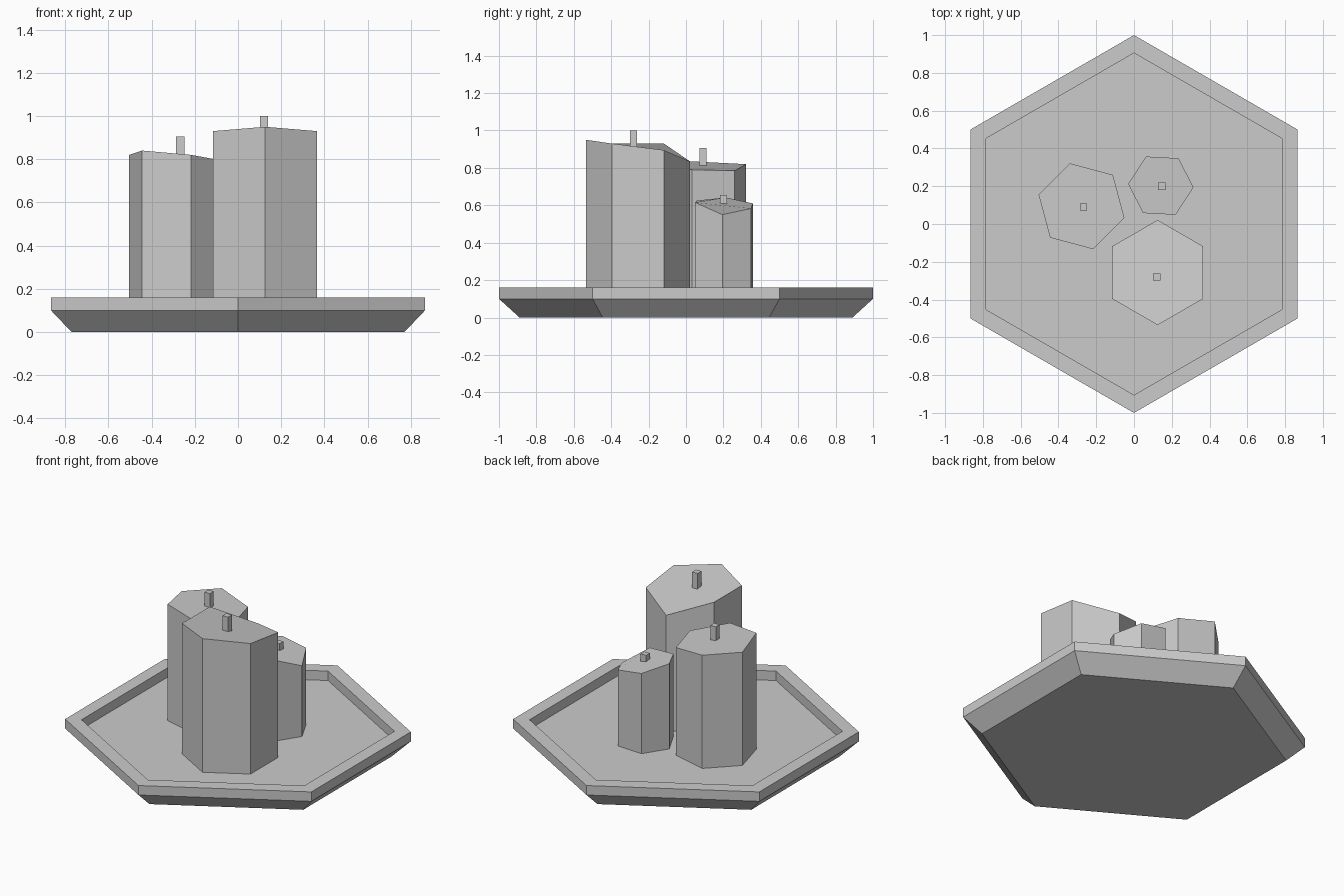
import bpy, bmesh
from math import cos, sin, radians

if "Cube" in bpy.data.objects:
    bpy.data.objects.remove(bpy.data.objects["Cube"])

def ring(bm, cx, cy, r, zs, turn):
    """Six vertices around a centre, each with its own height."""
    return [bm.verts.new((cx + r * cos(radians(turn + 60 * i)),
                          cy + r * sin(radians(turn + 60 * i)), z))
            for i, z in enumerate(zs)]

def hex_loft(name, rings):
    """Closed six-sided solid through a list of rings (cx, cy, r, heights, turn)."""
    bm = bmesh.new()
    loops = [ring(bm, *r) for r in rings]
    for a, b in zip(loops, loops[1:]):
        for i in range(6):
            j = (i + 1) % 6
            bm.faces.new((a[i], a[j], b[j], b[i]))
    bm.faces.new(loops[0][::-1])
    bm.faces.new(loops[-1])
    bmesh.ops.recalc_face_normals(bm, faces=bm.faces)
    mesh = bpy.data.meshes.new(name)
    bm.to_mesh(mesh)
    bm.free()
    obj = bpy.data.objects.new(name, mesh)
    bpy.context.collection.objects.link(obj)
    return obj

def wick(name, x, y, low, top, size=0.038):
    bpy.ops.mesh.primitive_cube_add(size=1, location=(x, y, (low + top) / 2))
    obj = bpy.context.object
    obj.name = name
    obj.scale = (size, size, top - low)

FLOOR = 0.10

# Tray: sloped underside, upright rim, recessed floor
profile = [(0.89, 0), (1, 0.10), (1, 0.16), (0.905, 0.16), (0.905, FLOOR)]
hex_loft("tray", [(0, 0, r, [z] * 6, 30) for r, z in profile])

# Candles: centre, radius, turn, uneven melted top heights, wick (x, y, low, top)
candles = {
    "large": (0.125, -0.257, 0.278, 30,
              [0.895, 0.835, 0.93, 0.93, 0.95, 0.93], (0.12, -0.28, 0.85, 1.0)),
    "medium": (-0.278, 0.094, 0.235, 45,
               [0.785, 0.82, 0.82, 0.84, 0.82, 0.79], (-0.267, 0.09, 0.75, 0.905)),
    "small": (0.142, 0.203, 0.173, -3,
              [0.55, 0.583, 0.61, 0.642, 0.625, 0.615], (0.147, 0.20, 0.53, 0.655)),
}
for size, (cx, cy, r, turn, tops, w) in candles.items():
    candle = hex_loft(size + "_candle", [(cx, cy, r, [FLOOR] * 6, turn),
                                         (cx, cy, r, tops, turn)])
    bpy.ops.object.select_all(action='DESELECT')
    candle.select_set(True)
    bpy.context.view_layer.objects.active = candle
    bpy.ops.object.shade_smooth_by_angle(angle=radians(30))
    wick(size + "_wick", *w)
